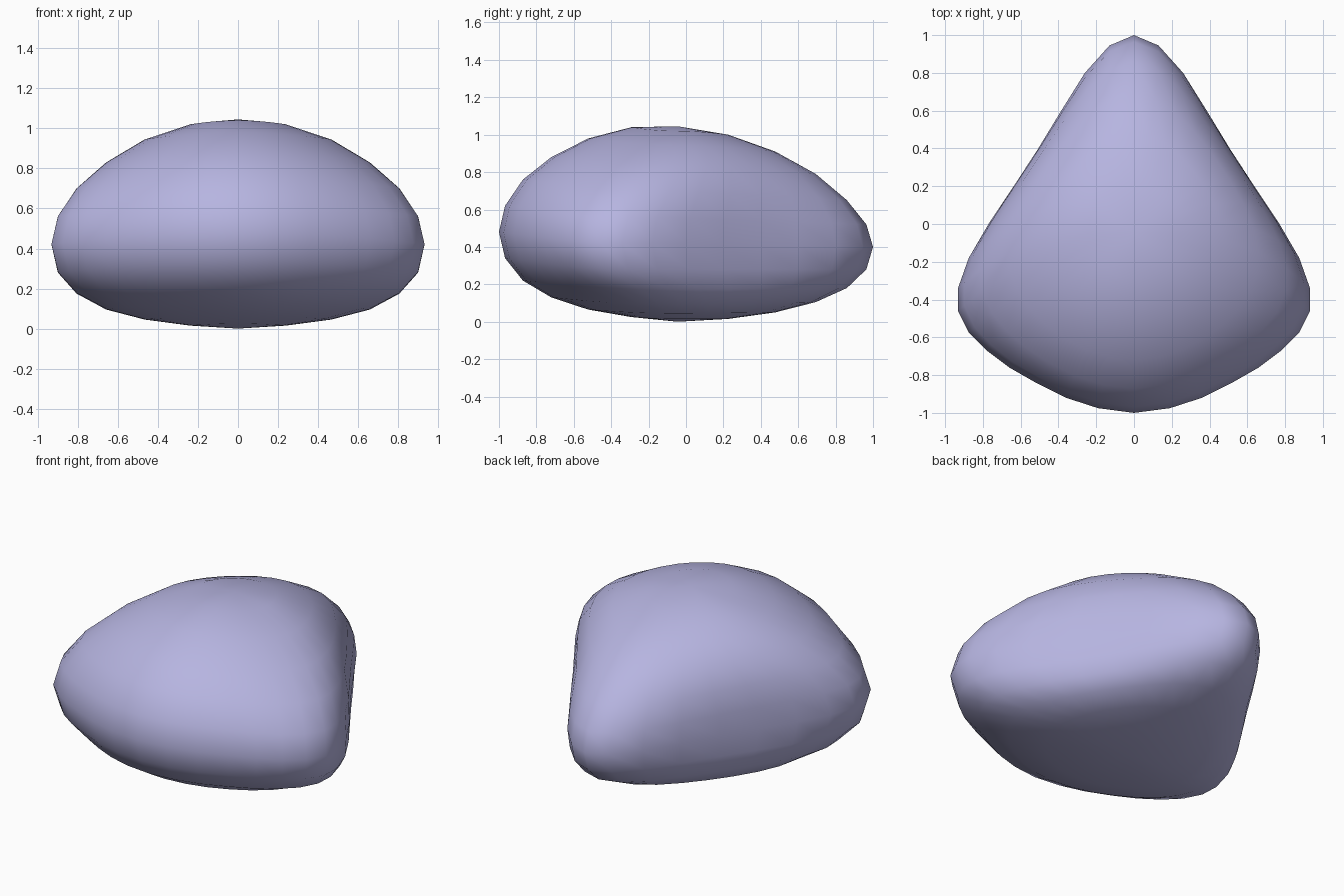
import bpy, bmesh, math

if "Cube" in bpy.data.objects:
    bpy.data.objects.remove(bpy.data.objects["Cube"])

# Half outline seen from above, back tip to front tip (x, y)
OUTLINE = [(0, 1), (.13, .945), (.26, .8), (.385, .6), (.51, .395), (.64, .195), (.77, 0),
           (.875, -.18), (.932, -.34), (.932, -.46), (.875, -.575), (.78, -.67), (.66, -.76),
           (.52, -.84), (.36, -.92), (.19, -.975), (0, -1)]
# Heights from bottom to top in 15 degree steps for the back, side and front
BACK = [.005, .015, .05, .105, .18, .28, .4, .52, .65, .79, .91, 1.0, 1.045]
SIDE = [.005, .015, .045, .095, .175, .28, .42, .56, .70, .83, .945, 1.02, 1.045]
FRONT = [.005, .025, .065, .13, .22, .34, .48, .62, .76, .88, .98, 1.04, 1.045]
CENTRE_Y = -.045


def height(ring, t):
    # blend back -> side -> front with the direction around the body
    c = math.cos(math.pi * t)
    end = BACK if c > 0 else FRONT
    return SIDE[ring] + (end[ring] - SIDE[ring]) * c * c


def ring_point(ring, x, y, t):
    # triangular outline at the middle, turning round towards the poles
    phi = math.radians(15 * ring - 90)
    k, w = math.cos(phi), math.sin(phi) ** 2
    c = math.cos(math.pi * t)
    ex = .932 * math.sin(math.pi * t)
    ey = c * (1.045 if c > 0 else .955)
    return (k * (x + (ex - x) * w),
            CENTRE_Y + k * ((y - CENTRE_Y) * (1 - w) + ey * w),
            height(ring, t))


ring_pts = [(x, y, i / 16) for i, (x, y) in enumerate(OUTLINE)]
ring_pts += [(-x, y, 2 - t) for x, y, t in ring_pts[-2:0:-1]]

# Rounded body: outline rings closed by two poles
bm = bmesh.new()
rings = []
for r in range(1, 12):
    rings.append([bm.verts.new(ring_point(r, *p)) for p in ring_pts])
n = len(ring_pts)
for a, b in zip(rings, rings[1:]):
    for i in range(n):
        j = (i + 1) % n
        bm.faces.new((a[i], a[j], b[j], b[i]))
for ring, z in ((rings[0], 0), (rings[-1], 1.045)):
    pole = bm.verts.new((0, CENTRE_Y, z))
    for i in range(n):
        bm.faces.new((pole, ring[i], ring[(i + 1) % n]))
bmesh.ops.recalc_face_normals(bm, faces=bm.faces)
mesh = bpy.data.meshes.new("rounded_body")
bm.to_mesh(mesh)
bm.free()
mesh.shade_smooth()

body = bpy.data.objects.new("rounded_body", mesh)
bpy.context.collection.objects.link(body)
mat = bpy.data.materials.new("lavender")
mat.diffuse_color = (.47, .46, .75, 1)
mat.use_nodes = True
mat.node_tree.nodes["Principled BSDF"].inputs["Base Color"].default_value = mat.diffuse_color
mesh.materials.append(mat)
